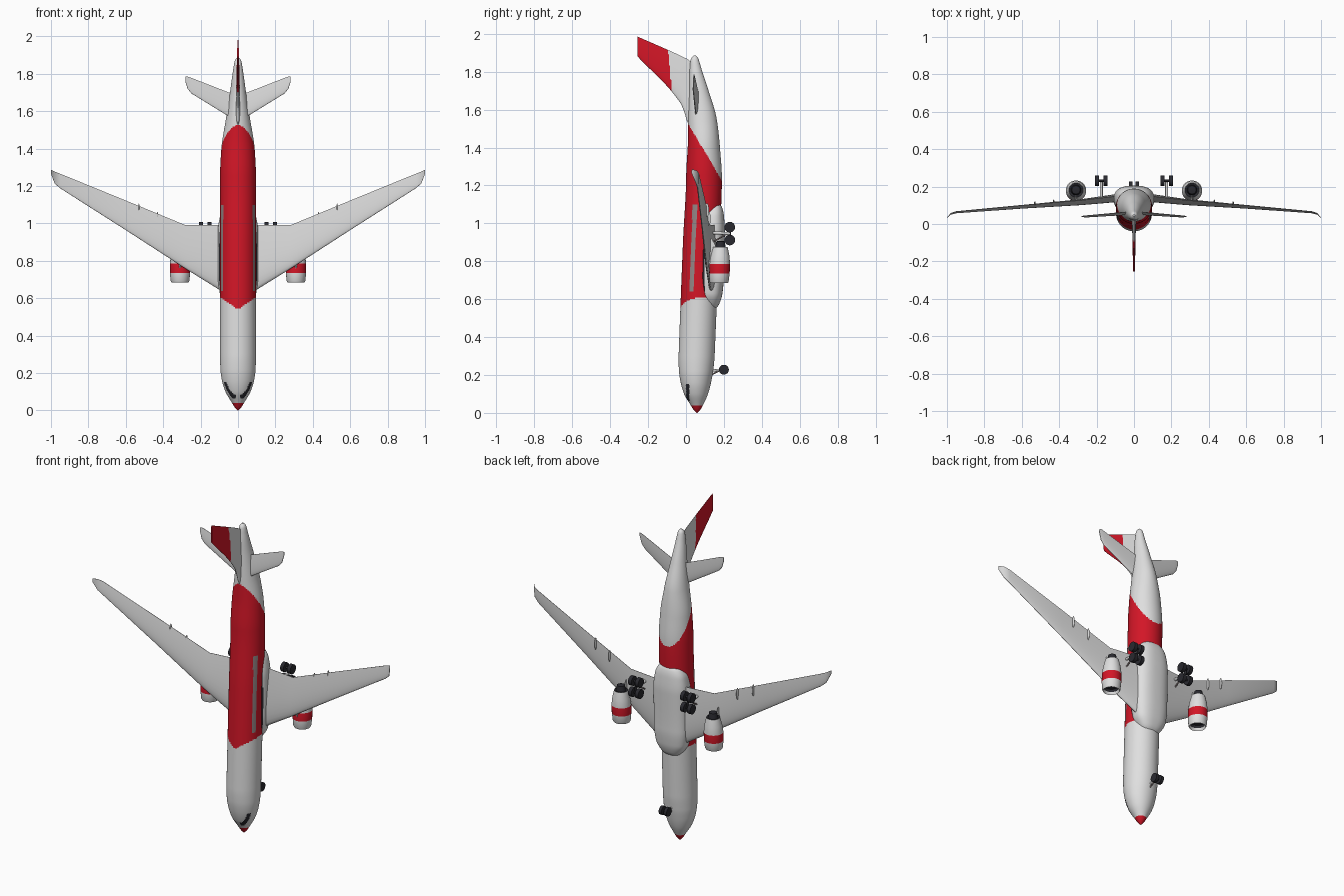
import bpy, bmesh, math
from mathutils import Vector

if "Cube" in bpy.data.objects:
    bpy.data.objects.remove(bpy.data.objects["Cube"])


def material(name, rgb):
    m = bpy.data.materials.new(name)
    m.diffuse_color = (*rgb, 1)
    m.use_nodes = True
    m.node_tree.nodes["Principled BSDF"].inputs["Base Color"].default_value = m.diffuse_color
    return m


WHITE = material("white paint", (0.74, 0.74, 0.74))
RED = material("red paint", (0.65, 0.008, 0.02))
WING = material("light grey", (0.68, 0.68, 0.68))
GREY = material("mid grey", (0.30, 0.24, 0.24))
DARK = material("dark rubber", (0.022, 0.022, 0.028))


def finish(name, bm, mats, rule=None, angle=40):
    bmesh.ops.recalc_face_normals(bm, faces=bm.faces)
    if rule:
        for f in bm.faces:
            f.material_index = rule(f.calc_center_median())
    me = bpy.data.meshes.new(name)
    bm.to_mesh(me)
    bm.free()
    for m in mats:
        me.materials.append(m)
    ob = bpy.data.objects.new(name, me)
    bpy.context.collection.objects.link(ob)
    bpy.ops.object.select_all(action='DESELECT')
    ob.select_set(True)
    bpy.context.view_layer.objects.active = ob
    bpy.ops.object.shade_smooth_by_angle(angle=math.radians(angle))
    return ob


def loft(name, rings, mats, rule=None, angle=40):
    """Skin a list of equal-length closed rings and cap both ends."""
    bm = bmesh.new()
    vs = [[bm.verts.new(p) for p in r] for r in rings]
    n = len(rings[0])
    for a, b in zip(vs, vs[1:]):
        for i in range(n):
            j = (i + 1) % n
            bm.faces.new((a[i], a[j], b[j], b[i]))
    bm.faces.new(vs[0])
    bm.faces.new(vs[-1])
    return finish(name, bm, mats, rule, angle)


def smooth_rows(rows, steps):
    """Hermite interpolation of station rows over their first value."""
    def slope(i, k):
        if i in (0, len(rows) - 1):
            i0, i1 = (0, 1) if i == 0 else (i - 1, i)
            return (rows[i1][k] - rows[i0][k]) / (rows[i1][0] - rows[i0][0])
        d0 = (rows[i][k] - rows[i-1][k]) / (rows[i][0] - rows[i-1][0])
        d1 = (rows[i+1][k] - rows[i][k]) / (rows[i+1][0] - rows[i][0])
        return 0 if d0 * d1 <= 0 else 2 * d0 * d1 / (d0 + d1)
    out = []
    for i in range(len(rows) - 1):
        a, b = rows[i], rows[i + 1]
        h = b[0] - a[0]
        n = max(2, math.ceil(h / steps))
        for s in range(n):
            t = s / n
            row = [a[0] + h * t]
            for k in range(1, len(a)):
                row.append((2*t**3 - 3*t**2 + 1) * a[k] + (t**3 - 2*t**2 + t) * h * slope(i, k)
                           + (3*t**2 - 2*t**3) * b[k] + (t**3 - t**2) * h * slope(i + 1, k))
            out.append(row)
    return out + [list(rows[-1])]


def oval(z, yc, rx, ry, n=120, xc=0, p=1.0):
    pts = []
    for i in range(n):
        a = 2 * math.pi * i / n
        c, s = math.cos(a), math.sin(a)
        pts.append((xc + rx * math.copysign(abs(c) ** p, c), yc + ry * math.copysign(abs(s) ** p, s), z))
    return pts


def airfoil(le, te, thick, axis, n=14):
    """Closed streamlined section from leading to trailing edge."""
    le, te, axis = Vector(le), Vector(te), Vector(axis)
    up, low = [], []
    for i in range(n + 1):
        t = (1 - math.cos(math.pi * i / n)) / 2
        h = thick * (1.48 * math.sqrt(t) - 0.63 * t - 1.758 * t**2 + 1.4215 * t**3 - 0.5075 * t**4) + 0.0008
        c = le.lerp(te, t)
        up.append(c + axis * h)
        low.append(c - axis * h)
    return up + low[::-1]


def rod(name, a, b, r, mat, n=20):
    a, b = Vector(a), Vector(b)
    bm = bmesh.new()
    bmesh.ops.create_cone(bm, cap_ends=True, segments=n, radius1=r, radius2=r, depth=(b - a).length)
    q = Vector((0, 0, 1)).rotation_difference(b - a)
    for v in bm.verts:
        v.co = q @ v.co + (a + b) / 2
    return finish(name, bm, [mat])


# fuselage: z, centre y, half width, half depth
body = [(0, .058, .003, .003), (.015, .058, .017, .017), (.04, .057, .032, .032), (.1, .053, .067, .063),
        (.16, .052, .086, .08), (.22, .053, .094, .09), (.3, .056, .096, .095), (.9, .08, .096, .096),
        (1.25, .095, .096, .094), (1.4, .094, .089, .085), (1.55, .087, .066, .075), (1.7, .068, .043, .051),
        (1.82, .050, .026, .030), (1.87, .046, .017, .019), (1.885, .046, .005, .005)]


def body_paint(c):
    if c.z < .037:
        return 1
    if .062 < c.z < .155 and 0 < c.y < .018 and abs(c.x) > .012:
        return 2                                   # cockpit glass
    mid = .03 + (c.z - .64) * .037
    if .64 < c.z < 1.1 and abs(c.y - mid) < .012:
        return 3                                   # grey side stripe
    low = .54 + .68 * abs(c.x) if c.y < .06 else .61
    return 1 if low < c.z < 1.545 - 1.7 * c.y else 0


loft("fuselage", [oval(*r) for r in smooth_rows(body, .008)], [WHITE, RED, DARK, GREY], body_paint)

# belly fairing with a dark seam along the wing root
fair = [(.54, .125, .03, .02), (.57, .128, .065, .045), (.63, .130, .098, .062), (.72, .130, .108, .070),
        (.95, .135, .108, .070), (1.04, .138, .096, .062), (1.09, .14, .07, .048), (1.11, .14, .04, .03)]
loft("belly_fairing", [oval(*r, n=64, p=.8) for r in smooth_rows(fair, .012)], [WHITE, DARK],
     lambda c: 1 if c.y < .098 and .64 < c.z < 1.03 else 0)

# tail fin: y, leading z, trailing z, thickness
fin = [(.05, 1.50, 1.83, .020), (.01, 1.53, 1.865, .020), (-.01, 1.59, 1.875, .019),
       (-.03, 1.635, 1.885, .018), (-.255, 1.88, 1.985, .008)]
loft("tail_fin", [airfoil((0, y, a), (0, y, b), t, (1, 0, 0)) for y, a, b, t in
                  reversed([(-r[0], *r[1:]) for r in smooth_rows([(-f[0], *f[1:]) for f in fin], .006)])],
     [WHITE, RED], lambda c: 1 if c.y < -.084 - .09 * (c.z - 1.8) else 0)

# wings and stabilisers: x, leading z, trailing z, centre y, thickness
wing = [(.05, .61, .99, .146, .042), (.1, .645, .99, .141, .040), (.28, .757, .99, .120, .028),
        (.6, .964, 1.122, .094, .015), (.95, 1.187, 1.265, .064, .008), (.98, 1.212, 1.277, .055, .006),
        (1.0, 1.265, 1.286, .032, .003)]
stab = [(.01, 1.545, 1.69, .061, .015), (.05, 1.572, 1.70, .058, .014), (.25, 1.695, 1.778, .042, .008),
        (.27, 1.72, 1.785, .041, .005), (.282, 1.76, 1.785, .040, .003)]
engine = [(.715, .002), (.715, .038), (.70, .0405), (.69, .043), (.684, .046), (.692, .050), (.735, .054),
          (.785, .0545), (.83, .049), (.875, .038), (.873, .028), (.905, .022), (.908, .002)]

for s, side in ((1, "right"), (-1, "left")):
    for part, rows in (("wing", wing), ("stabiliser", stab)):
        loft(f"{side}_{part}", [airfoil((s * x, y - .008 * min(1, (b - a) * 5), a),
                                        (s * x, y + .008 * min(1, (b - a) * 5), b), t, (0, 1, 0))
                                for x, a, b, y, t in rows], [WING])

    # engine nacelle with red band, dark fan and dark exhaust
    def engine_paint(c):
        r = math.hypot(c.x - s * .31, c.y - .178 - .037 * (c.z - .78))
        if r < .041 and (.692 < c.z < .72 or c.z > .872):
            return 2
        return 1 if .736 < c.z < .784 and r > .05 else 0
    loft(f"{side}_engine", [oval(z, .178 + .037 * (z - .78), r, r, 40, s * .31) for z, r in engine],
         [WHITE, RED, DARK], engine_paint)
    # engine pylon
    loft(f"{side}_pylon", [airfoil((s * .31, y, a), (s * .31, y, b), .013, (1, 0, 0))
                           for y, a, b in ((.118, .77, .91), (.135, .735, .92), (.17, .75, .86))], [WING])

    # flap track fairings under the trailing edge
    for i, (x, z, y) in enumerate(((.43, 1.025, .120), (.53, 1.070, .111))):
        loft(f"{side}_flap_fairing_{i}", [oval(z + .036 * math.sin(t), y, .004 * math.cos(t) + .0003,
                                               .010 * math.cos(t) + .0003, 12, s * x)
                                          for t in [math.pi * (k / 8 - .5) for k in range(9)]], [WING])

    # main landing gear
    rod(f"{side}_main_strut", (s * .175, .135, .95), (s * .175, .232, .946), .008, WING)
    rod(f"{side}_main_brace", (s * .175, .14, .90), (s * .175, .215, .944), .004, GREY)
    rod(f"{side}_bogie_beam", (s * .175, .231, .912), (s * .175, .231, .98), .007, DARK)
    for i, z in enumerate((.912, .98)):
        rod(f"{side}_axle_{i}", (s * .15, .231, z), (s * .20, .231, z), .006, DARK)
        for j, x in enumerate((.152, .198)):
            rod(f"{side}_main_wheel_{i}{j}", (s * (x - .011), .231, z), (s * (x + .011), .231, z), .028, DARK, 28)
    # nose wheel
    rod(f"{side}_nose_wheel", (s * .008, .2, .228), (s * .026, .2, .228), .026, DARK, 28)

# nose gear leg
rod("nose_strut", (0, .12, .222), (0, .2, .228), .006, WING)
rod("nose_brace", (0, .13, .20), (0, .185, .226), .004, GREY)
rod("nose_axle", (-.012, .2, .228), (.012, .2, .228), .006, DARK)
